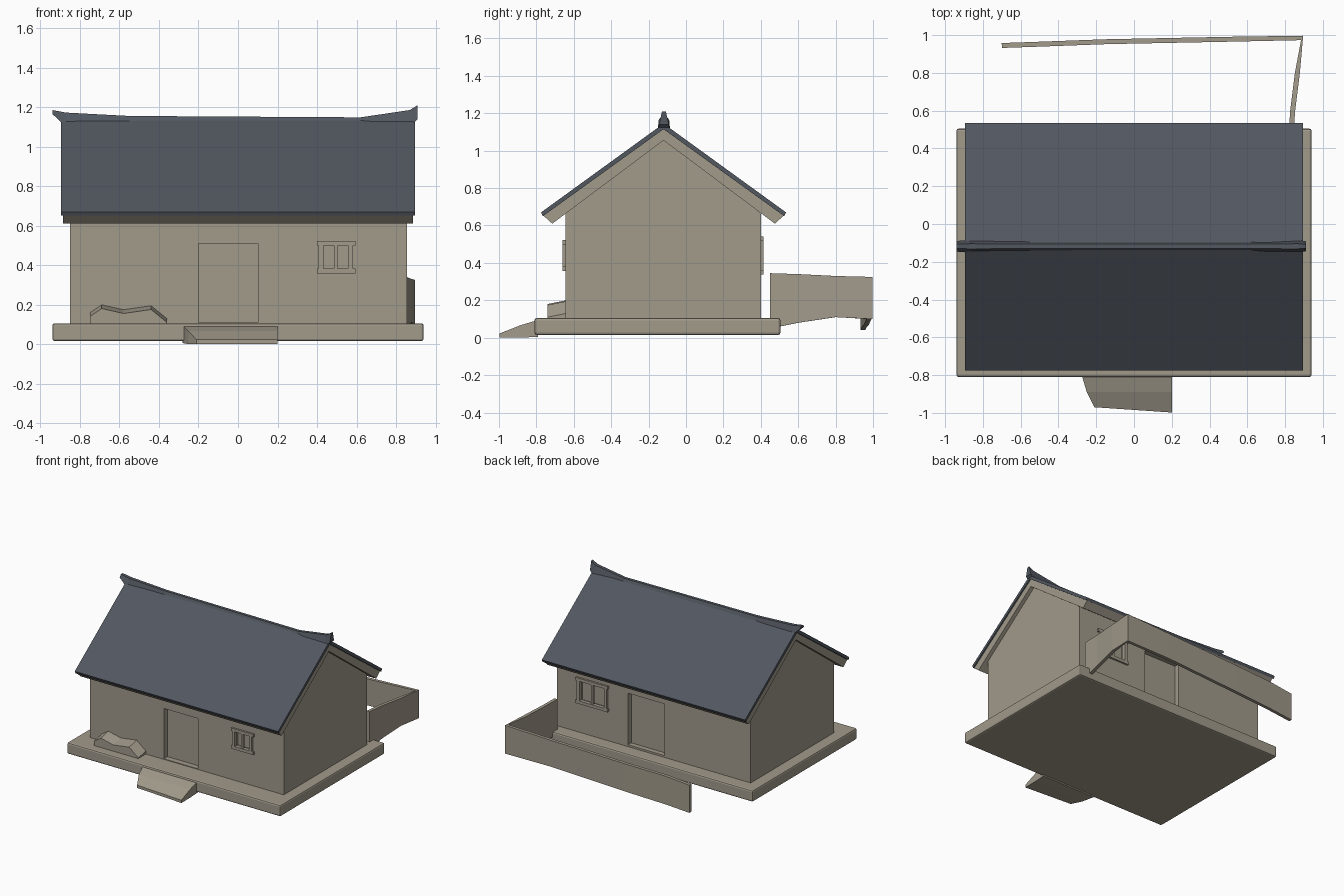
import bpy, bmesh
from mathutils import Vector

if "Cube" in bpy.data.objects:
    bpy.data.objects.remove(bpy.data.objects["Cube"])


def material(name, rgb):
    m = bpy.data.materials.new(name)
    m.diffuse_color = (*rgb, 1)
    m.use_nodes = True
    m.node_tree.nodes["Principled BSDF"].inputs["Base Color"].default_value = m.diffuse_color
    return m


STONE = material("warm taupe plaster", (0.36, 0.325, 0.26))
SLATE = material("dark slate", (0.085, 0.098, 0.118))


def finish(name, bm, mat, bevel=0):
    bmesh.ops.recalc_face_normals(bm, faces=bm.faces)
    me = bpy.data.meshes.new(name)
    bm.to_mesh(me)
    bm.free()
    ob = bpy.data.objects.new(name, me)
    bpy.context.collection.objects.link(ob)
    me.materials.append(mat)
    if bevel:
        mod = ob.modifiers.new("soft edges", 'BEVEL')
        mod.width, mod.segments = bevel, 2
    return ob


def loft(name, rings, mat, bevel=0):
    """Skin a row of equal-sized closed rings and cap both ends."""
    bm = bmesh.new()
    vs = [[bm.verts.new(p) for p in r] for r in rings]
    n = len(rings[0])
    for a, b in zip(vs, vs[1:]):
        for i in range(n):
            j = (i + 1) % n
            bm.faces.new((a[i], a[j], b[j], b[i]))
    bm.faces.new(vs[0])
    bm.faces.new(vs[-1])
    return finish(name, bm, mat, bevel)


def along_x(name, profile, x0, x1, mat, bevel=0):
    return loft(name, [[(x, y, z) for y, z in profile] for x in (x0, x1)], mat, bevel)


def box(name, x0, x1, y0, y1, z0, z1, mat=STONE, bevel=0):
    return along_x(name, [(y0, z0), (y1, z0), (y1, z1), (y0, z1)], x0, x1, mat, bevel)


# Foundation slab and sloping entrance step
box("foundation", -0.94, 0.94, -0.81, 0.505, 0.015, 0.105, bevel=0.012)
loft("entrance_step", [
    [(-0.28, -0.79, 0.005), (0.20, -0.79, 0.005), (0.20, -0.79, 0.095), (-0.28, -0.79, 0.095)],
    [(-0.25, -0.89, 0.0), (0.20, -0.89, 0.0), (0.20, -0.89, 0.065), (-0.25, -0.89, 0.065)],
    [(-0.21, -0.97, 0.0), (0.20, -0.998, 0.0), (0.20, -0.998, 0.022), (-0.21, -0.97, 0.022)]], STONE)

# Gabled house body with recessed doors and windows
walls = along_x("walls", [(-0.645, 0.09), (0.40, 0.09), (0.40, 0.665),
                          (-0.12, 1.075), (-0.645, 0.665)], -0.85, 0.855, STONE)
recesses = [("front_door", -0.20, 0.10, -0.70, -0.60, 0.11, 0.51),
            ("front_window", 0.42, 0.57, -0.70, -0.60, 0.37, 0.51),
            ("back_door", -0.09, 0.23, 0.36, 0.46, 0.12, 0.53),
            ("back_window", 0.42, 0.66, 0.36, 0.46, 0.35, 0.53)]
for name, *dims in recesses:
    cut = box(name + "_cutter", *dims)
    cut.hide_render = True
    cut.hide_viewport = True
    mod = walls.modifiers.new(name, 'BOOLEAN')
    mod.operation, mod.object, mod.solver = 'DIFFERENCE', cut, 'EXACT'

# Window trim and glazing bars
for name, x0, x1, y, z0, z1 in (("front", 0.42, 0.57, -0.645, 0.37, 0.51),
                                ("back", 0.42, 0.66, 0.40, 0.35, 0.53)):
    a, b = y - 0.015, y + 0.015
    for x, side in ((x0, "right"), (x1, "left")):
        box(f"{name}_window_{side}_jamb", x - 0.012, x + 0.012, a, b, z0 - 0.012, z1 + 0.012)
    for z, side in ((z0, "sill"), (z1, "head")):
        box(f"{name}_window_{side}", x0 - 0.02, x1 + 0.025, a, b, z - 0.012, z + 0.012)
    m = (x0 + x1) / 2
    box(f"{name}_window_bar", m - 0.008, m + 0.008, y - 0.01, y + 0.01, z0, z1)

# Planter heaped against the front wall
loft("front_planter", [[(x, -0.64, 0.09), (x, -0.74, 0.09), (x, -0.74, h - 0.02), (x, -0.64, h)]
                       for x, h in ((-0.75, 0.16), (-0.69, 0.20), (-0.58, 0.175),
                                    (-0.44, 0.195), (-0.36, 0.13))], STONE)

# Roof: pale board structure below, thin slate covering on top
along_x("roof_boards", [(-0.765, 0.655), (-0.12, 1.12), (0.525, 0.655), (0.475, 0.61),
                        (-0.12, 1.055), (-0.715, 0.61)], -0.885, 0.885, STONE)
along_x("roof_slates", [(-0.775, 0.67), (-0.12, 1.145), (0.535, 0.67), (0.525, 0.65),
                        (-0.12, 1.115), (-0.765, 0.65)], -0.895, 0.895, SLATE)

# Ridge cap rising to pointed ends
ridge = [(-0.94, 1.185, 1.165, 0.028), (-0.87, 1.172, 1.10, 0.034), (-0.55, 1.155, 1.11, 0.03),
         (0.62, 1.148, 1.11, 0.03), (0.87, 1.185, 1.10, 0.034), (0.91, 1.21, 1.14, 0.026)]
loft("ridge_cap", [[(x, -0.118 - w, low), (x, -0.118 - w * 0.4, top),
                    (x, -0.118 + w * 0.4, top), (x, -0.118 + w, low)]
                   for x, top, low, w in ridge], SLATE)

# Garden fence: a side run turning along the back
path = [(0.83, 0.45, 0.05, 0.345), (0.84, 0.60, 0.08, 0.34), (0.865, 0.80, 0.11, 0.33),
        (0.89, 0.985, 0.10, 0.325), (0.50, 0.978, 0.10, 0.31), (-0.15, 0.965, 0.07, 0.29),
        (-0.50, 0.952, 0.055, 0.28), (-0.70, 0.945, 0.04, 0.26)]
rings = []
for i, (x, y, z0, z1) in enumerate(path):
    p, q = Vector(path[max(i - 1, 0)][:2]), Vector(path[min(i + 1, len(path) - 1)][:2])
    d = (q - p).normalized() * 0.013
    nx, ny = d.y, -d.x
    rings.append([(x - nx, y - ny, z0), (x + nx, y + ny, z0),
                  (x + nx, y + ny, z1), (x - nx, y - ny, z1)])
loft("garden_fence", rings, STONE)
